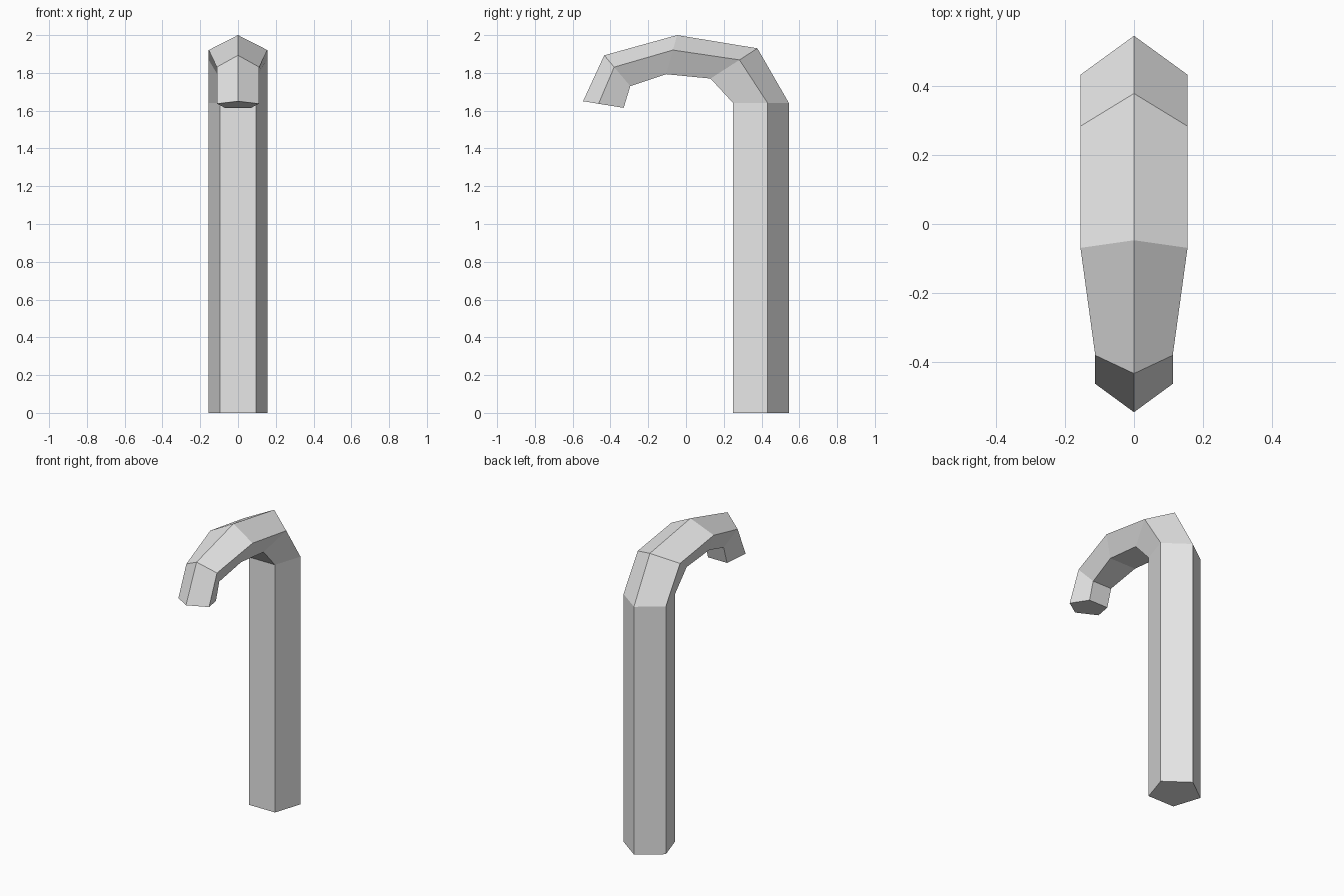
import bpy, bmesh, math
from mathutils import Vector

cube = bpy.data.objects.get("Cube")
if cube:
    bpy.data.objects.remove(cube, do_unlink=True)

# Plain grey material
grey = bpy.data.materials.new("light_grey")
grey.use_nodes = True
colour = (0.8, 0.8, 0.8, 1)
grey.diffuse_color = colour
grey.node_tree.nodes["Principled BSDF"].inputs["Base Color"].default_value = colour

SIDES = 5
RADIUS = 0.163

# Stations along the cane: inner (y, z), outer (y, z), sideways radius
stations = [
    ((0.25, 0.0), (0.545, 0.0), RADIUS),
    ((0.25, 1.64), (0.545, 1.64), RADIUS),
    ((0.13, 1.77), (0.378, 1.93), RADIUS),
    ((-0.105, 1.793), (-0.047, 2.0), RADIUS),
    ((-0.295, 1.73), (-0.433, 1.893), 0.118),
    ((-0.33, 1.615), (-0.545, 1.65), 0.118),
]


def pentagon_ring(bm, inner, outer, radius):
    """Regular pentagon with its point outward and its flat side inward."""
    a, b = Vector((0, *inner)), Vector((0, *outer))
    flat = -math.cos(math.pi / SIDES)
    ring = []
    for i in range(SIDES):
        angle = 2 * math.pi * i / SIDES
        t = (math.cos(angle) - flat) / (1 - flat)
        point = a.lerp(b, t)
        point.x = radius * math.sin(angle)
        ring.append(bm.verts.new(point))
    return ring


# Straight stem and hooked handle as one tapering five-sided sweep
bm = bmesh.new()
rings = [pentagon_ring(bm, *s) for s in stations]
for low, high in zip(rings, rings[1:]):
    for i in range(SIDES):
        j = (i + 1) % SIDES
        bm.faces.new((low[i], low[j], high[j], high[i]))
bm.faces.new(rings[0])
bm.faces.new(rings[-1])
bmesh.ops.recalc_face_normals(bm, faces=bm.faces)

mesh = bpy.data.meshes.new("hooked_cane")
bm.to_mesh(mesh)
bm.free()
mesh.materials.append(grey)
cane = bpy.data.objects.new("hooked_cane", mesh)
bpy.context.collection.objects.link(cane)
